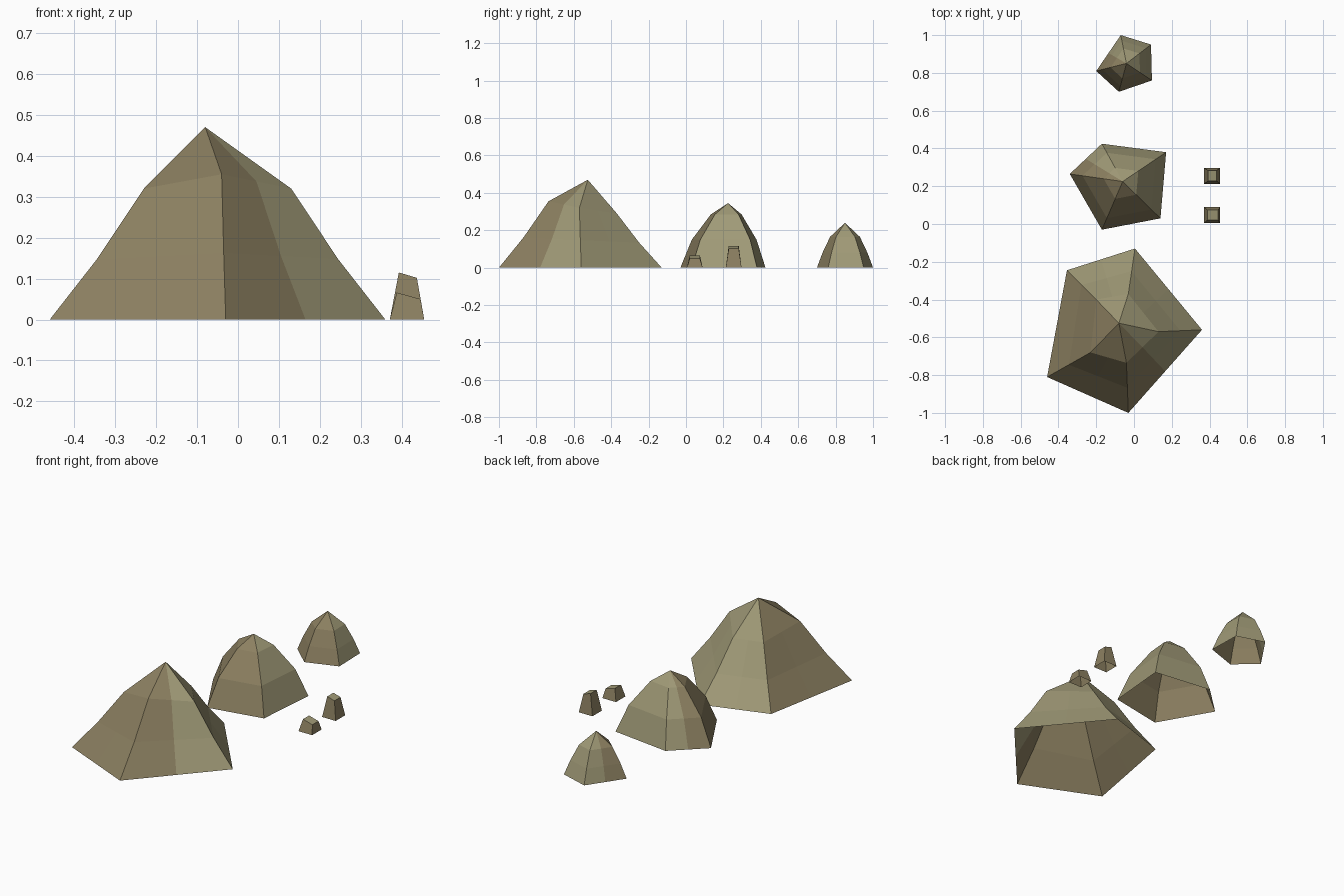
import bpy, bmesh
from mathutils import Vector

if "Cube" in bpy.data.objects:
    bpy.data.objects.remove(bpy.data.objects["Cube"])


def material(name, rgb):
    m = bpy.data.materials.new(name)
    m.diffuse_color = (*rgb, 1)
    m.use_nodes = True
    m.node_tree.nodes["Principled BSDF"].inputs["Base Color"].default_value = m.diffuse_color
    return m


BROWN = material("brown_stone", (0.262, 0.216, 0.119))
OLIVE = material("olive_stone", (0.352, 0.323, 0.184))


def finish(bm, name):
    bmesh.ops.recalc_face_normals(bm, faces=bm.faces)
    # open shells: make sure the normals point outwards
    c = sum((v.co for v in bm.verts), Vector()) / len(bm.verts)
    c.z *= 0.3
    if sum((f.calc_center_median() - c).dot(f.normal) * f.calc_area() for f in bm.faces) < 0:
        bmesh.ops.reverse_faces(bm, faces=bm.faces)
    me = bpy.data.meshes.new(name)
    bm.to_mesh(me)
    bm.free()
    me.materials.append(BROWN)
    me.materials.append(OLIVE)
    ob = bpy.data.objects.new(name, me)
    bpy.context.collection.objects.link(ob)
    return ob


def peak(name, apex, rings):
    """Five-ridged open peak; every side is split down its middle."""
    bm = bmesh.new()
    loops = []
    for ring in rings:
        pts = []
        for i, p in enumerate(ring):
            a, b = Vector(p), Vector(ring[(i + 1) % 5])
            pts += [bm.verts.new(a), bm.verts.new((a + b) / 2)]
        loops.append(pts)
    top = bm.verts.new(apex)
    for lo, hi in zip(loops, loops[1:]):
        for i in range(10):
            j = (i + 1) % 10
            bm.faces.new((lo[i], lo[j], hi[j], hi[i]))
    for i in range(10):
        bm.faces.new((loops[-1][i], loops[-1][(i + 1) % 10], top))
    # brown towards the front left, olive towards the back right
    for f in bm.faces:
        d = f.calc_center_median() - top.co
        f.material_index = 0 if d.x + d.y < 0 else 1
    return finish(bm, name)


def scaled_rings(base, apex, steps):
    return [[(x + (apex[0] - x) * t, y + (apex[1] - y) * t, z) for x, y in base]
            for t, z in steps]


# large rock: own ridge break for every corner
base = [(-0.355, -0.245, 0), (-0.46, -0.81, 0), (-0.03, -1.0, 0),
        (0.36, -0.56, 0), (0.005, -0.13, 0)]
upper = [(-0.2, -0.4, 0.30), (-0.23, -0.68, 0.32), (-0.04, -0.735, 0.355),
         (0.13, -0.57, 0.32), (-0.03, -0.37, 0.29)]
lower = [((a[0] + b[0]) / 2, (a[1] + b[1]) / 2, b[2] * 0.46) for a, b in zip(base, upper)]
peak("large_rock", (-0.08, -0.525, 0.47), [base, lower, upper])

# medium rock
apex = (-0.06, 0.225, 0.345)
base = [(-0.34, 0.265), (-0.17, -0.03), (0.14, 0.03), (0.17, 0.38), (-0.17, 0.425)]
peak("medium_rock", apex,
     scaled_rings(base, apex, [(0, 0), (0.24, 0.15), (0.64, 0.285)]))

# small rock
apex = (-0.04, 0.85, 0.24)
base = [(-0.2, 0.81), (-0.08, 0.70), (0.095, 0.76), (0.09, 0.95), (-0.07, 1.0)]
peak("small_rock", apex,
     scaled_rings(base, apex, [(0, 0), (0.2, 0.08), (0.47, 0.165)]))


# little square stumps with sloping tops, open underneath
def stump(name, cy, x0, x1, z0, z1):
    bm = bmesh.new()
    c, r, t = 0.413, 0.042, 0.027
    lo = [bm.verts.new((c + sx * r, cy + sy * r, 0))
          for sx, sy in ((-1, -1), (1, -1), (1, 1), (-1, 1))]
    hi = [bm.verts.new(p) for p in ((x0, cy - t, z0), (x1, cy - t, z1),
                                    (x1, cy + t, z1), (x0, cy + t, z0))]
    for i in range(4):
        j = (i + 1) % 4
        bm.faces.new((lo[i], lo[j], hi[j], hi[i]))
    bm.faces.new(hi).material_index = 1
    return finish(bm, name)


stump("tall_stump", 0.255, 0.393, 0.437, 0.115, 0.102)
stump("short_stump", 0.047, 0.388, 0.446, 0.066, 0.05)
